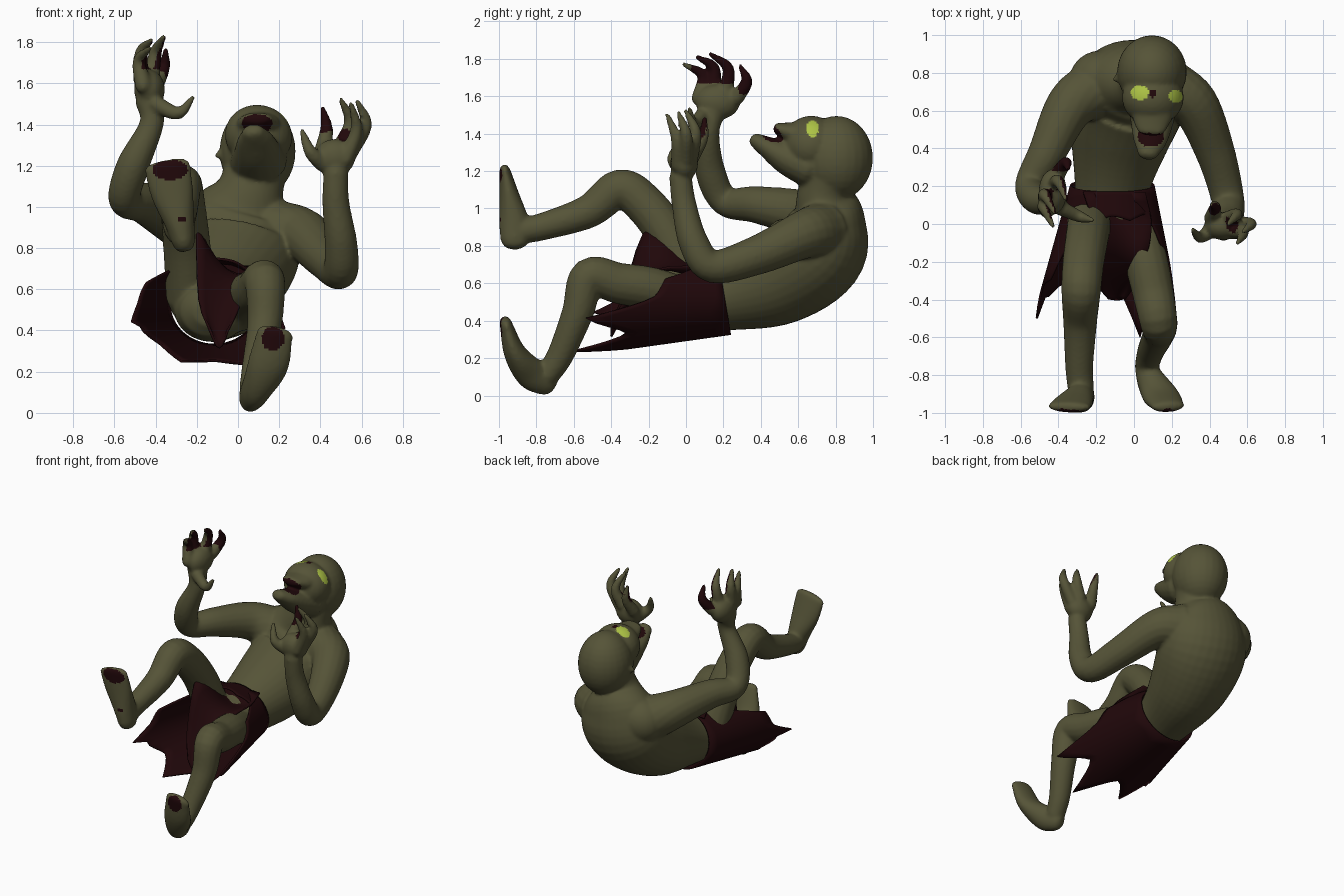
import bpy, bmesh, math, random
from mathutils import Vector, Matrix

random.seed(4)
cube = bpy.data.objects.get("Cube")
if cube:
    bpy.data.objects.remove(cube)


def material(name, rgb):
    m = bpy.data.materials.new(name)
    m.use_nodes = True
    m.diffuse_color = (*rgb, 1)
    m.node_tree.nodes["Principled BSDF"].inputs["Base Color"].default_value = (*rgb, 1)
    return m


skin = material("olive skin", (.092, .088, .039))
dark = material("dark red", (.0145, .0022, .003))
glow = material("yellow green eyes", (.42, .55, .06))


def add_object(name, bm, mats):
    mesh = bpy.data.meshes.new(name)
    bm.to_mesh(mesh)
    bm.free()
    ob = bpy.data.objects.new(name, mesh)
    bpy.context.collection.objects.link(ob)
    for m in mats:
        mesh.materials.append(m)
    return ob


def spline(points, steps=6):
    """Smooth curve through points of any dimension."""
    pts = [Vector(p) for p in points]
    pts = [2 * pts[0] - pts[1]] + pts + [2 * pts[-1] - pts[-2]]
    out = []
    for a, b, c, d in zip(pts, pts[1:], pts[2:], pts[3:]):
        for k in range(steps):
            t = k / steps
            out.append(b + (c - a) * (t / 2) + (2 * a - 5 * b + 4 * c - d) * (t * t / 2)
                       + (3 * b - a - 3 * c + d) * (t ** 3 / 2))
    return out + [pts[-2]]


def limb(bm, points, sides=16):
    """Closed tube; each point is x, y, z, half width, half depth."""
    path = spline([p if len(p) == 5 else (*p, p[3]) for p in points])
    pos = [Vector(p[:3]) for p in path]
    rings = []
    last = len(path) - 1
    for i, p in enumerate(path):
        t = (pos[min(i + 1, last)] - pos[max(i - 1, 0)]).normalized()
        side = (Vector((1, 0, 0)) - t * t.x).normalized()
        depth = t.cross(side)
        caps = [(0, 1)]
        r = min(p[3], p[4])
        if i == 0:
            caps = [(-.9 * r, .4), (-.6 * r, .8), (0, 1)]
        elif i == last:
            caps = [(0, 1), (.6 * r, .8), (.9 * r, .4)]
        for shift, s in caps:
            rings.append([bm.verts.new(pos[i] + t * shift + side * (math.cos(a) * p[3] * s)
                                       + depth * (math.sin(a) * p[4] * s))
                          for a in [math.tau * k / sides for k in range(sides)]])
    for r0, r1 in zip(rings, rings[1:]):
        for k in range(sides):
            n = (k + 1) % sides
            bm.faces.new((r0[k], r0[n], r1[n], r1[k]))
    bm.faces.new(rings[0][::-1])
    bm.faces.new(rings[-1])


def ball(bm, centre, radii, roll=0):
    bmesh.ops.create_uvsphere(bm, u_segments=24, v_segments=16, radius=1,
                              matrix=Matrix.Translation(centre) @ Matrix.Rotation(roll, 4, 'Y')
                              @ Matrix.Diagonal((*radii, 1)))


body = bmesh.new()
# torso, shoulder blades and neck
limb(body, [(-.13, -.04, .5, .18, .155), (-.115, .2, .53, .2, .185), (-.07, .48, .62, .27, .25),
            (-.01, .7, .775, .31, .265), (.02, .755, .95, .27, .205), (.06, .74, 1.08, .165, .145),
            (.09, .77, 1.2, .155, .14)], 32)
ball(body, (-.17, .77, .9), (.17, .15, .16))
# head: cranium, face, lip, jaw, ear
ball(body, (.095, .805, 1.27), (.185, .195, .225))
ball(body, (.1, .67, 1.345), (.165, .15, .15), .25)
limb(body, [(.105, .64, 1.385, .12, .085), (.095, .56, 1.405, .105, .06), (.09, .5, 1.425, .08, .035)])
limb(body, [(.1, .66, 1.22, .14, .11), (.095, .54, 1.27, .115, .09), (.085, .44, 1.325, .09, .06),
            (.075, .38, 1.36, .06, .042)])
limb(body, [(-.06, .79, 1.265, .035), (-.095, .765, 1.25, .018)])
# right arm and palm
limb(body, [(-.2, .72, .9, .16), (-.34, .62, .97, .13), (-.46, .38, 1.02, .1), (-.55, .21, 1.04, .08),
            (-.51, .13, 1.2, .08), (-.42, .12, 1.4, .059), (-.43, .14, 1.52, .07)])
ball(body, (-.43, .17, 1.57), (.075, .12, .095))
# left arm and palm
limb(body, [(.18, .72, .88, .16), (.32, .63, .86, .13), (.43, .38, .75, .105), (.495, .14, .69, .088),
            (.5, .04, .82, .08), (.475, -.01, 1.02, .066), (.475, -.03, 1.17, .06)])
ball(body, (.47, -.01, 1.24), (.1, .075, .09))
# clawed fingers and thumbs
fingers = [
    [(-.46, .07, 1.59), (-.48, .09, 1.71), (-.43, -.01, 1.77)],
    [(-.47, .14, 1.62), (-.47, .15, 1.75), (-.42, .06, 1.81)],
    [(-.42, .21, 1.62), (-.4, .225, 1.75), (-.36, .13, 1.825)],
    [(-.4, .27, 1.59), (-.36, .325, 1.68), (-.35, .29, 1.76)],
    [(-.4, .09, 1.5), (-.29, .04, 1.455), (-.22, .02, 1.53)],
    [(.41, .03, 1.27), (.43, .09, 1.38), (.41, .1, 1.48)],
    [(.5, .03, 1.29), (.545, .05, 1.41), (.5, 0, 1.52)],
    [(.54, 0, 1.26), (.62, 0, 1.4), (.58, -.04, 1.51)],
    [(.52, -.04, 1.23), (.575, -.05, 1.37), (.55, -.1, 1.5)],
    [(.41, -.03, 1.21), (.35, -.07, 1.27), (.31, -.03, 1.37)],
]
for f in fingers:
    limb(body, [(*p, r) for p, r in zip(f, (.042, .032, .014))], 10)
# right leg and foot
limb(body, [(-.23, .04, .56, .12), (-.25, -.08, .83, .115), (-.27, -.22, 1.02, .11), (-.28, -.355, 1.105, .105),
            (-.285, -.52, .985, .09), (-.29, -.76, .905, .074), (-.28, -.88, .88, .07)])
limb(body, [(-.265, -.915, .835, .058, .078), (-.285, -.92, .93, .075, .08), (-.32, -.945, 1.07, .105, .054),
            (-.345, -.968, 1.2, .115, .03)])
# left leg and foot
limb(body, [(0, .04, .5, .11), (.06, -.18, .57, .115), (.1, -.36, .6, .11), (.13, -.52, .635, .1),
            (.13, -.58, .44, .085), (.09, -.67, .22, .072), (.07, -.74, .11, .065)])
limb(body, [(.06, -.745, .075, .058, .078), (.09, -.83, .12, .075, .085), (.145, -.915, .23, .1, .06),
            (.18, -.965, .39, .09, .032)])
source = add_object("body", body, [skin, dark, glow])

# fuse the parts into one smooth skin
remesh = source.modifiers.new("fuse", 'REMESH')
remesh.mode = 'VOXEL'
remesh.voxel_size = .011
smooth = source.modifiers.new("soften", 'SMOOTH')
smooth.factor = .5
smooth.iterations = 6
fused = bpy.data.meshes.new_from_object(source.evaluated_get(bpy.context.evaluated_depsgraph_get()))
source.modifiers.clear()
source.data = fused
if not fused.materials:
    for m in (skin, dark, glow):
        fused.materials.append(m)


def near(c, centre, radii):
    return sum(((a - b) / r) ** 2 for a, b, r in zip(c, centre, radii)) < 1


# eyes, then stains on mouth, nose, hands and soles
eyes = [((.03, .695, 1.48), (.05, .038, .1)), ((.22, .675, 1.42), (.042, .034, .09))]
stains = [((.09, .475, 1.39), (.088, .065, .06)), ((.1, .69, 1.5), (.016, .022, .06)),
          ((.42, .08, 1.42), (.05, .06, .07)), ((.52, .01, 1.34), (.035, .06, .04))]
soles = [((-.33, -1, 1.18), (.09, .06, .05)), ((-.27, -1, .94), (.02, .06, .016)),
         ((.17, -1, .36), (.055, .08, .06))]
for f in fused.polygons:
    c, n = f.center, f.normal
    f.use_smooth = True
    f.material_index = 0
    if any(near(c, *e) for e in eyes):
        f.material_index = 2
    elif any(near(c, *s) for s in stains) and (n.y < .2 or n.z > .3):
        f.material_index = 1
    elif any(near(c, *s) for s in soles) and n.y < -.4:
        f.material_index = 1
    elif c.x < -.2 and (c.z > 1.67 and n.x > .25 and c.y > .03 or c.y > .28 and c.z > 1.61):
        f.material_index = 1

# ragged loincloth wrapped round the hips, longest behind and on the right
cloth = bmesh.new()
columns, rows = 64, 8
grid = []
for k in range(columns):
    a = math.tau * k / columns
    up, out = math.sin(a), math.cos(a)
    if k % 8 == 0:
        spike = random.uniform(.85, 1.15)
    tooth = .76 + (spike - .72) * (1 - abs(k % 8 - 4) / 4) ** 1.5
    reach = .17 + .55 * min(1, max(0, (.7 - up) / 1.2)) + .22 * max(0, -out) * (up > -.3) * (up < .75)
    column = []
    for r in range(rows + 1):
        d = reach * tooth * r / rows
        rx = .218 + d * (.2 if out > 0 else .28)
        rz = .2 + d * .14
        column.append(cloth.verts.new((-.115 + rx * out, .205 - .035 * up - d, .53 + rz * up)))
    grid.append(column)
for k in range(columns):
    c0, c1 = grid[k], grid[(k + 1) % columns]
    for r in range(rows):
        cloth.faces.new((c0[r], c0[r + 1], c1[r + 1], c1[r]))
wrap = add_object("loincloth", cloth, [dark])

# front flap sagging between the thighs: left edge, right edge, y, z left, z right
flap_bm = bmesh.new()
strips = []
for x0, x1, y, z0, z1 in spline([(-.27, .06, .17, .71, .71), (-.22, .09, .02, .78, .69), (-.19, .08, -.12, .87, .68),
                                 (-.2, .04, -.23, .86, .62), (-.19, 0, -.33, .55, .5), (-.13, -.05, -.4, .39, .4)], 3):
    strips.append([flap_bm.verts.new((x0 + (x1 - x0) * t, y, z0 + (z1 - z0) * t - .08 * math.sin(math.pi * t) * (y < .1)))
                   for t in [i / 6 for i in range(7)]])
for s0, s1 in zip(strips, strips[1:]):
    for i in range(6):
        flap_bm.faces.new((s0[i], s1[i], s1[i + 1], s0[i + 1]))
flap = add_object("front_flap", flap_bm, [dark])

for ob in (wrap, flap):
    solid = ob.modifiers.new("thickness", 'SOLIDIFY')
    solid.thickness = .012
    solid.offset = 0
    for f in ob.data.polygons:
        f.use_smooth = True
